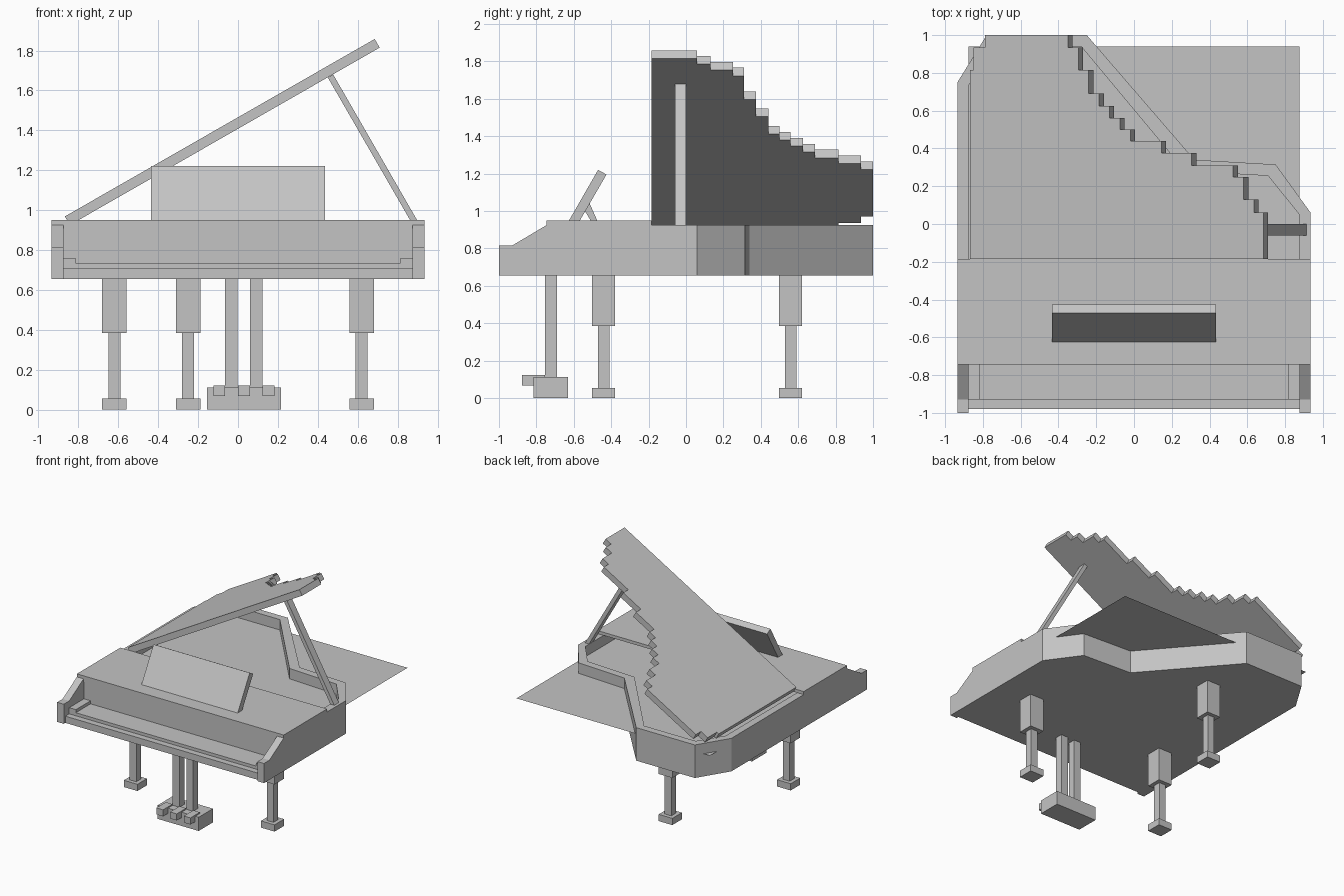
import bpy
import bmesh
import math
from mathutils import Matrix, Vector

cube = bpy.data.objects.get("Cube")
if cube:
    bpy.data.objects.remove(cube, do_unlink=True)

grey = bpy.data.materials.new("plain grey")
grey.use_nodes = True
colour = (0.55, 0.55, 0.55, 1)
grey.diffuse_color = colour
grey.node_tree.nodes["Principled BSDF"].inputs["Base Color"].default_value = colour


def prism(name, points, depth, place):
    """Extrude a flat outline; place maps (u, v, depth) to a position."""
    bm = bmesh.new()
    face = bm.faces.new([bm.verts.new(place(u, v, depth[0])) for u, v in points])
    if depth[1] != depth[0]:
        geom = bmesh.ops.extrude_face_region(bm, geom=[face])["geom"]
        move = Vector(place(0, 0, depth[1])) - Vector(place(0, 0, depth[0]))
        bmesh.ops.translate(bm, vec=move, verts=[g for g in geom if isinstance(g, bmesh.types.BMVert)])
    bmesh.ops.recalc_face_normals(bm, faces=bm.faces)
    mesh = bpy.data.meshes.new(name)
    bm.to_mesh(mesh)
    bm.free()
    mesh.materials.append(grey)
    obj = bpy.data.objects.new(name, mesh)
    bpy.context.collection.objects.link(obj)
    return obj


def plan(u, v, d):
    return (u, v, d)


def side(u, v, d):
    return (d, u, v)


def front(u, v, d):
    return (u, d, v)


def box(name, x, y, z):
    return prism(name, [(x[0], y[0]), (x[1], y[0]), (x[1], y[1]), (x[0], y[1])], z, plan)


def column(name, x, y, half, z):
    return box(name, (x - half, x + half), (y - half, y + half), z)


# Curved-side case: rim wall and floor
BASE, RIM, LID = 0.655, 0.925, 0.95
BACK = -0.745
outer = [(-0.935, BACK), (-0.935, 0.75), (-0.78, 1), (-0.25, 1), (0.32, 0.34),
         (0.75, 0.315), (0.935, 0.06), (0.935, BACK)]
inner = [(-0.875, BACK), (-0.875, 0.735), (-0.745, 0.94), (-0.28, 0.94), (0.27, 0.28),
         (0.71, 0.255), (0.875, 0.05), (0.875, BACK)]
prism("rim", outer + inner[::-1], (BASE, RIM), plan)
prism("case_floor", inner, (BASE, 0.71), plan)
box("soundboard", (-0.875, 0.875), (-0.7, 0.94), (0.84, 0.84))

# Keyboard end: cheeks, bed, keys and fallboard
cheek = [(-1, BASE), (-1, 0.815), (-0.93, 0.815), (BACK, RIM), (BACK, BASE)]
for label, s in (("left", 1), ("right", -1)):
    prism(label + "_cheek", cheek, (s * 0.875, s * 0.935), side)
    box(label + "_key_block", sorted((s * 0.815, s * 0.875)), (-0.93, -0.74), (0.71, 0.76))
box("key_bed", (-0.875, 0.875), (-0.98, BACK), (BASE, 0.71))
box("keyboard", (-0.815, 0.815), (-0.93, -0.74), (0.71, 0.735))
box("fallboard", (-0.875, 0.875), (-0.74, -0.7), (0.71, 0.9))
box("front_lip", (-0.875, 0.875), (BACK, -0.7), (0.9, RIM))
box("front_lid", (-0.935, 0.935), (BACK, -0.185), (RIM, LID))

# Raised lid: stepped outline, tilted about the hinge on the right side
steps = [(0.06, 0.71), (0.13, 0.66), (0.25, 0.605), (0.31, 0.55), (0.375, 0.33),
         (0.44, 0.17), (0.5, 0.005), (0.56, -0.05), (0.625, -0.105), (0.69, -0.16),
         (0.815, -0.215), (0.935, -0.27), (1, -0.325)]
hinge = Vector((-0.843, 0, RIM))
tilt = math.radians(29.8)
outline = [(0, -0.185)]
last = -0.185
for y, x in steps:
    run = (x - hinge.x) / math.cos(tilt)
    outline += [(run, last), (run, y)]
    last = y
outline += [(0.09, 1), (0.09, 0.935), (0.02, 0.935), (0.02, 0.815), (0, 0.815)]
lid = prism("raised_lid", outline, (0, 0.05), plan)
lid.data.transform(Matrix.Translation(hinge) @ Matrix.Rotation(-tilt, 4, "Y"))

# Lid prop
prism("lid_prop", [(0.45, 1.665), (0.477, 1.68), (0.912, 0.925), (0.877, 0.925)], (-0.06, 0), front)

# Music desk and its strut
prism("music_desk", [(-0.625, LID), (-0.47, 1.22), (-0.425, 1.195), (-0.567, LID)],
      (-0.435, 0.435), side)
prism("desk_strut", [(-0.54, 1.0), (-0.515, 1.04), (-0.475, LID), (-0.51, LID)], (-0.06, 0.06), side)

# Legs
for label, x, y in (("front_left", 0.62, -0.44), ("front_right", -0.62, -0.44), ("rear", -0.25, 0.56)):
    column(label + "_leg_block", x, y, 0.0615, (0.385, BASE))
    column(label + "_leg", x, y, 0.03, (0.055, 0.385))
    column(label + "_foot", x, y, 0.0615, (0, 0.055))

# Pedal lyre
box("pedal_box", (-0.155, 0.215), (-0.815, -0.63), (0, 0.112))
for label, x in (("right", -0.033), ("left", 0.091)):
    column(label + "_lyre_post", x, -0.722, 0.031, (0.11, BASE))
for i, label in enumerate(("right", "middle", "left")):
    x = 0.03 + (i - 1) * 0.124
    box(label + "_pedal", (x - 0.03, x + 0.03), (-0.877, -0.755), (0.068, 0.122))
